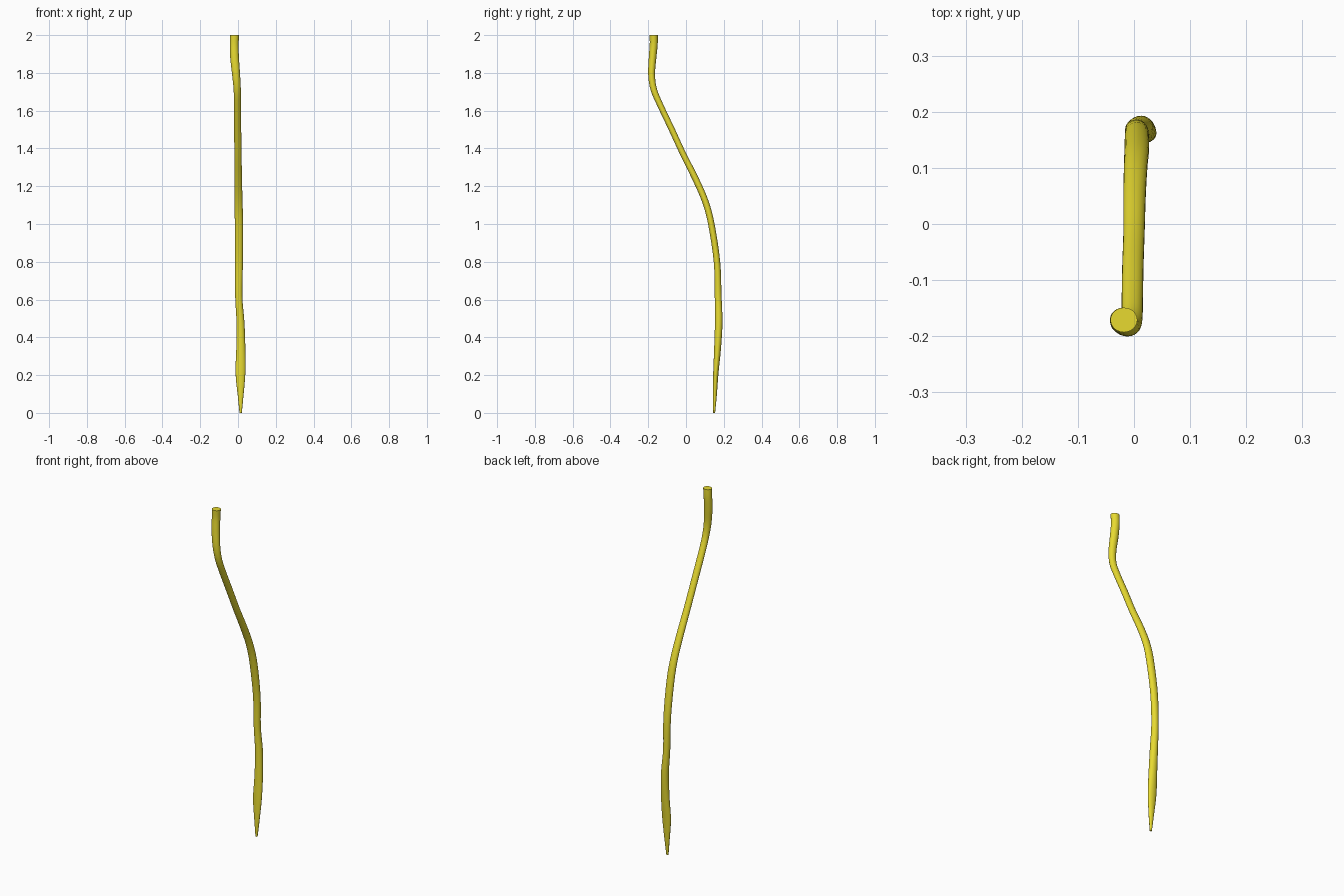
import bpy, bmesh, math
from mathutils import Vector

if "Cube" in bpy.data.objects:
    bpy.data.objects.remove(bpy.data.objects["Cube"])

# stations along the stem: x, y, z, half width in x, half depth in y
STATIONS = [
    (0.014, 0.149, 0.00, 0.006, 0.005),
    (0.014, 0.152, 0.08, 0.014, 0.010),
    (0.013, 0.158, 0.21, 0.026, 0.014),
    (0.015, 0.167, 0.34, 0.024, 0.018),
    (0.013, 0.173, 0.48, 0.021, 0.020),
    (0.004, 0.170, 0.62, 0.019, 0.018),
    (0.005, 0.164, 0.80, 0.021, 0.017),
    (0.005, 0.134, 1.00, 0.022, 0.017),
    (0.003, 0.102, 1.12, 0.021, 0.017),
    (0.001, 0.050, 1.24, 0.020, 0.017),
    (0.000, -0.015, 1.37, 0.019, 0.016),
    (-0.002, -0.075, 1.50, 0.019, 0.016),
    (-0.003, -0.132, 1.62, 0.019, 0.016),
    (-0.004, -0.170, 1.71, 0.019, 0.017),
    (-0.010, -0.182, 1.79, 0.021, 0.018),
    (-0.018, -0.177, 1.88, 0.023, 0.020),
    (-0.020, -0.171, 1.95, 0.023, 0.021),
    (-0.018, -0.171, 2.00, 0.024, 0.022),
]
SIDES, STEPS = 24, 4


def spline(t):
    """Smooth point between stations (Catmull-Rom)."""
    i = min(int(t), len(STATIONS) - 2)
    u = t - i
    p = [STATIONS[max(0, min(len(STATIONS) - 1, i + k))] for k in (-1, 0, 1, 2)]
    return [0.5 * (2 * b + (c - a) * u + (2 * a - 5 * b + 4 * c - d) * u * u
                   + (3 * b - a - 3 * c + d) * u ** 3) for a, b, c, d in zip(*p)]


# tapered stem swept through the stations
count = (len(STATIONS) - 1) * STEPS + 1
rows = [spline(i / STEPS) for i in range(count)]
bm = bmesh.new()
rings = []
for i, (x, y, z, rx, ry) in enumerate(rows):
    a, b = rows[max(i - 1, 0)], rows[min(i + 1, count - 1)]
    tangent = Vector((b[0] - a[0], b[1] - a[1], b[2] - a[2])).normalized()
    if i in (0, count - 1):
        tangent = Vector((0, 0, 1))      # flat, level ends
    side = Vector((1, 0, 0))
    side = (side - tangent * side.dot(tangent)).normalized()
    depth = tangent.cross(side)
    ring = []
    for k in range(SIDES):
        ang = 2 * math.pi * k / SIDES
        ring.append(bm.verts.new(Vector((x, y, z)) + side * rx * math.cos(ang)
                                 + depth * ry * math.sin(ang)))
    rings.append(ring)
for r0, r1 in zip(rings, rings[1:]):
    for k in range(SIDES):
        n = (k + 1) % SIDES
        bm.faces.new((r0[k], r0[n], r1[n], r1[k]))
# cut top and blunt tip
bm.faces.new(rings[-1])
bm.faces.new(rings[0][::-1])
bmesh.ops.recalc_face_normals(bm, faces=bm.faces)

mesh = bpy.data.meshes.new("stem")
bm.to_mesh(mesh)
bm.free()
stem = bpy.data.objects.new("stem", mesh)
bpy.context.collection.objects.link(stem)

mat = bpy.data.materials.new("yellow")
mat.diffuse_color = (0.80, 0.70, 0.03, 1)
mat.use_nodes = True
mat.node_tree.nodes["Principled BSDF"].inputs["Base Color"].default_value = mat.diffuse_color
mesh.materials.append(mat)

bpy.context.view_layer.objects.active = stem
stem.select_set(True)
bpy.ops.object.shade_smooth_by_angle(angle=math.radians(40))
